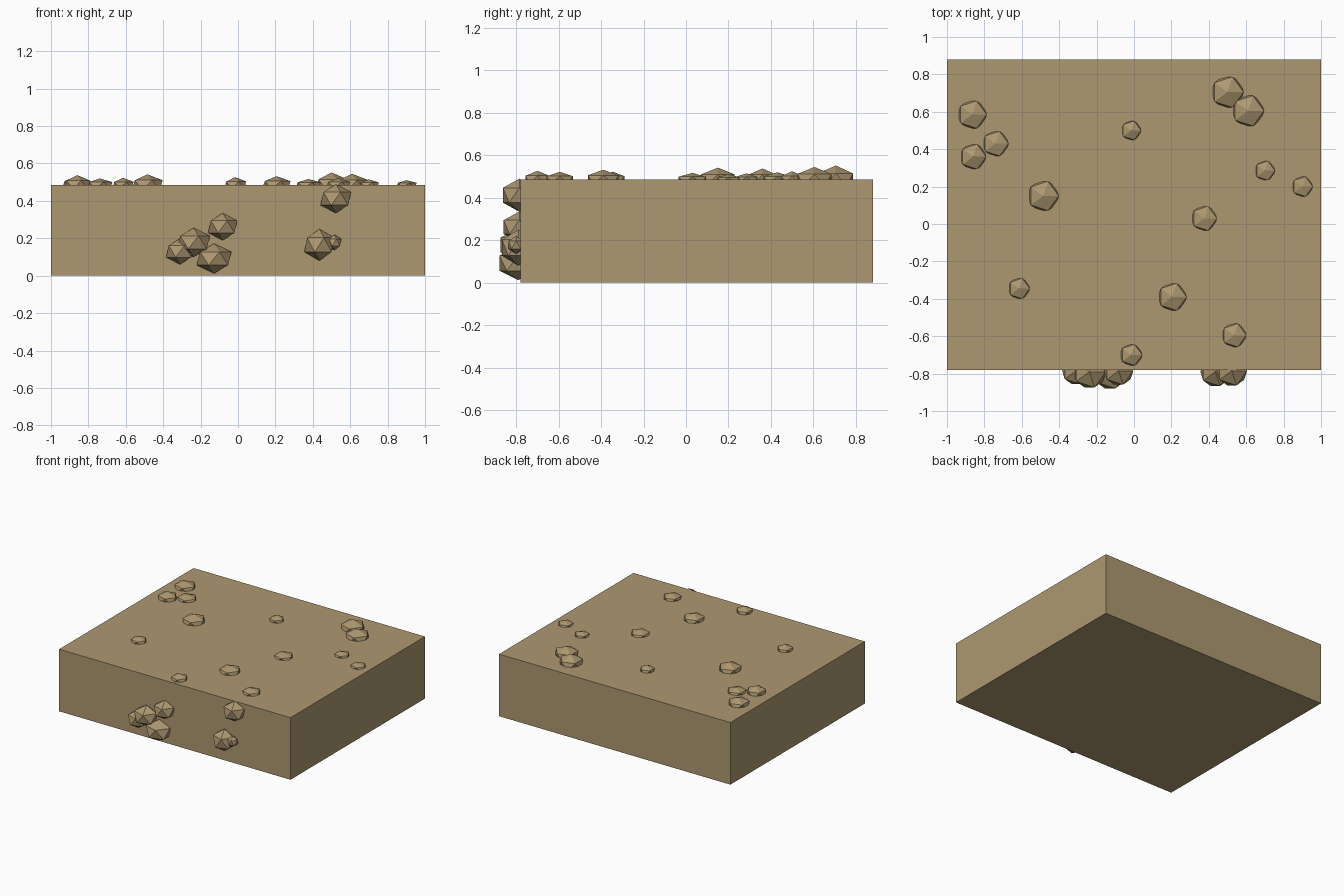
import bpy, bmesh
from mathutils import Matrix, Vector

earth = bpy.data.materials.new("tan_earth")
earth.diffuse_color = (0.42, 0.315, 0.165, 1)


def finish(name, bm):
    mesh = bpy.data.meshes.new(name)
    bm.to_mesh(mesh)
    bm.free()
    mesh.materials.append(earth)
    ob = bpy.data.objects.new(name, mesh)
    bpy.context.collection.objects.link(ob)
    return ob


def rock(name, centre, radius, half_height):
    # flat-faced icosahedron, squashed vertically
    bm = bmesh.new()
    bmesh.ops.create_icosphere(bm, subdivisions=1, radius=1)
    bmesh.ops.scale(bm, vec=Vector((radius, radius, half_height)), verts=bm.verts)
    ob = finish(name, bm)
    ob.location = centre
    return ob


# ground block
TOP, FRONT, BACK = 0.485, -0.78, 0.88
bm = bmesh.new()
bmesh.ops.create_cube(bm, size=1)
bmesh.ops.scale(bm, vec=Vector((2, BACK - FRONT, TOP)), verts=bm.verts)
bmesh.ops.translate(bm, vec=Vector((0, (BACK + FRONT) / 2, TOP / 2)), verts=bm.verts)
finish("ground_block", bm)

# stones half buried in the top: x, y, radius, height above ground
top_stones = [
    (-0.865, 0.585, 0.086, 0.048), (-0.86, 0.36, 0.078, 0.053),
    (-0.74, 0.43, 0.077, 0.035), (-0.485, 0.15, 0.092, 0.057),
    (-0.615, -0.345, 0.064, 0.038), (-0.015, 0.50, 0.059, 0.04),
    (0.50, 0.705, 0.096, 0.067), (0.61, 0.605, 0.095, 0.06),
    (0.70, 0.285, 0.06, 0.03), (0.90, 0.20, 0.062, 0.026),
    (0.375, 0.03, 0.076, 0.032), (0.205, -0.39, 0.085, 0.047),
    (0.535, -0.595, 0.073, 0.037), (-0.015, -0.70, 0.066, 0.042),
]
for i, (x, y, r, h) in enumerate(top_stones):
    rock(f"top_stone_{i + 1}", (x, y, TOP), r, h)

# stones set in the front face: x, y, z, radius, half height
front_stones = [
    (0.523, -0.785, 0.412, 0.091, 0.078), (0.435, -0.79, 0.165, 0.09, 0.085),
    (0.515, -0.80, 0.178, 0.042, 0.042), (-0.082, -0.785, 0.262, 0.087, 0.073),
    (-0.238, -0.79, 0.178, 0.098, 0.078), (-0.31, -0.785, 0.13, 0.083, 0.07),
    (-0.128, -0.79, 0.092, 0.104, 0.08),
]
for i, (x, y, z, r, h) in enumerate(front_stones):
    rock(f"front_stone_{i + 1}", (x, y, z), r, h)
